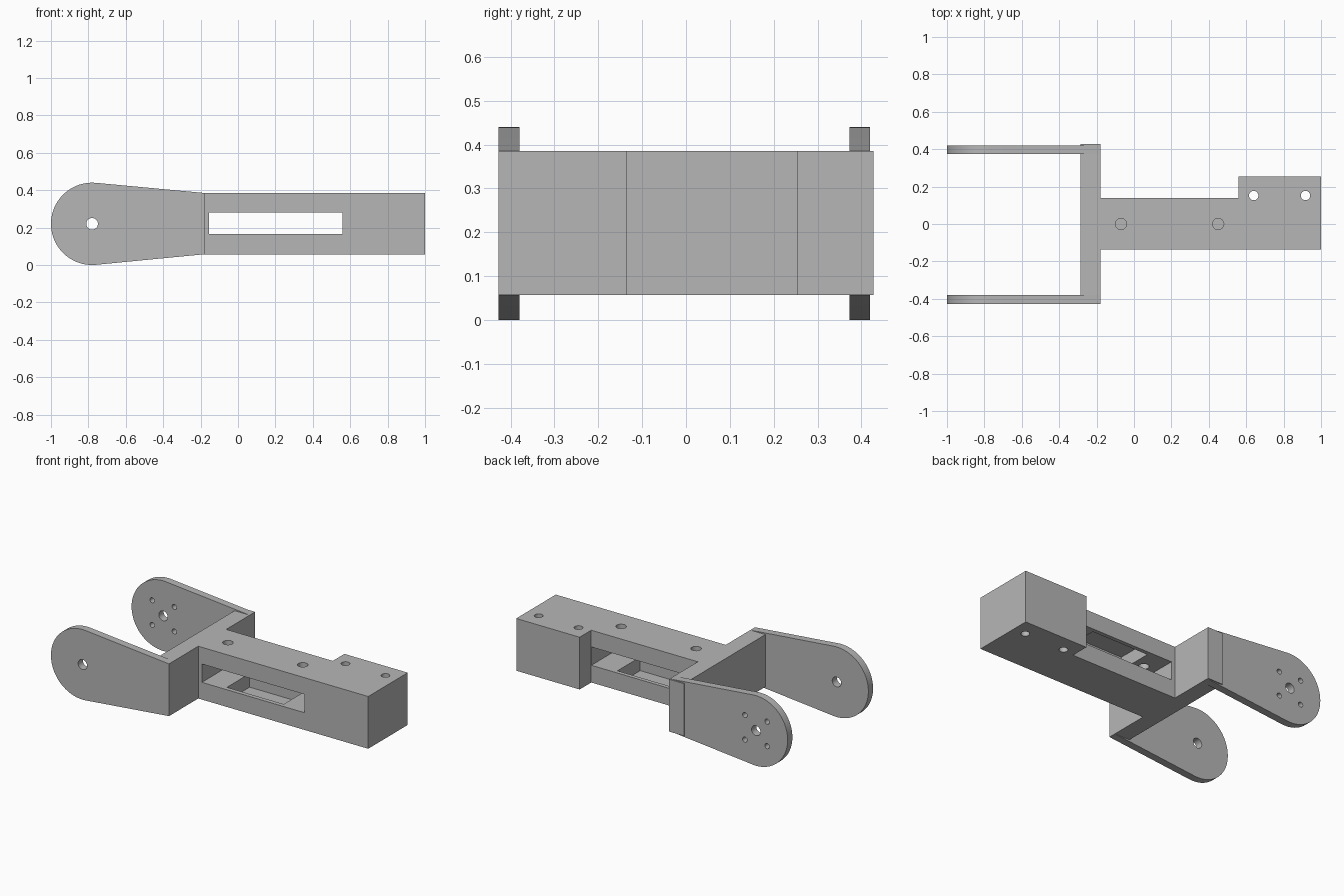
import bpy, bmesh, math
from mathutils import Matrix, Vector

cube = bpy.data.objects.get("Cube")
if cube:
    bpy.data.objects.remove(cube, do_unlink=True)

grey = bpy.data.materials.new("plain grey")
grey.use_nodes = True
colour = (0.47, 0.47, 0.47, 1)
grey.diffuse_color = colour
grey.node_tree.nodes["Principled BSDF"].inputs["Base Color"].default_value = colour

LOW, HIGH = 0.057, 0.385      # body height range
PIVOT_X, PIVOT_Z, ARM_R = -0.78, 0.22, 0.22


def finish(name, bm):
    bmesh.ops.recalc_face_normals(bm, faces=bm.faces)
    mesh = bpy.data.meshes.new(name)
    bm.to_mesh(mesh)
    bm.free()
    mesh.materials.append(grey)
    ob = bpy.data.objects.new(name, mesh)
    bpy.context.collection.objects.link(ob)
    return ob


def prism(name, points, offset):
    """Extrude a flat outline along an offset."""
    bm = bmesh.new()
    face = bm.faces.new([bm.verts.new(p) for p in points])
    new = bmesh.ops.extrude_face_region(bm, geom=[face])["geom"]
    bmesh.ops.translate(bm, vec=Vector(offset),
                        verts=[v for v in new if isinstance(v, bmesh.types.BMVert)])
    return finish(name, bm)


def box(name, x0, x1, y0, y1, z0, z1):
    outline = [(x0, y0, z0), (x1, y0, z0), (x1, y1, z0), (x0, y1, z0)]
    return prism(name, outline, (0, 0, z1 - z0))


def drill(name, centre, radius, length, axis):
    bm = bmesh.new()
    turn = Matrix.Rotation(math.pi / 2, 4, "X") if axis == "Y" else Matrix()
    bmesh.ops.create_cone(bm, cap_ends=True, segments=32, radius1=radius, radius2=radius,
                          depth=length, matrix=Matrix.Translation(centre) @ turn)
    return finish(name, bm)


def cut(ob, cutters):
    bpy.context.view_layer.objects.active = ob
    for cutter in cutters:
        cutter.hide_render = True
        mod = ob.modifiers.new("cut", "BOOLEAN")
        mod.operation = "DIFFERENCE"
        mod.solver = "EXACT"
        mod.object = cutter
        bpy.ops.object.modifier_apply(modifier=mod.name)
        bpy.data.objects.remove(cutter, do_unlink=True)


def smooth(ob):
    bpy.ops.object.select_all(action="DESELECT")
    ob.select_set(True)
    bpy.context.view_layer.objects.active = ob
    bpy.ops.object.shade_smooth_by_angle(angle=math.radians(30))


# Body: crossbar, beam and end block as one plan outline
plan = [(-0.285, -0.427), (-0.18, -0.427), (-0.18, -0.137), (1, -0.137), (1, 0.255),
        (0.56, 0.255), (0.56, 0.14), (-0.18, 0.14), (-0.18, 0.427), (-0.285, 0.427)]
body = prism("body", [(x, y, LOW) for x, y in plan], (0, 0, HIGH - LOW))

# Through slot, inner pocket, and screw holes
cutters = [box("slot_cutter", -0.155, 0.559, -0.2, 0.2, 0.165, 0.28),
           box("pocket_cutter", 0.0, 0.395, -0.11, 0.115, 0.08, 0.362)]
cutters += [drill("slot_screw_cutter", (x, 0, 0.33), 0.03, 0.2, "Z") for x in (-0.07, 0.45)]
cutters += [drill("block_screw_cutter", (x, 0.152, 0.22), 0.025, 0.6, "Z") for x in (0.64, 0.917)]
cut(body, cutters)
smooth(body)

# Arms: rounded ends tapering into the crossbar
tangent = math.radians(84.8)
arc = []
for i in range(41):
    a = tangent + (2 * math.pi - 2 * tangent) * i / 40
    arc.append((PIVOT_X + ARM_R * math.cos(a), PIVOT_Z + ARM_R * math.sin(a)))
side = arc + [(-0.181, LOW), (-0.181, HIGH)]

for name, y in (("front_arm", -0.427), ("rear_arm", 0.373)):
    arm = prism(name, [(x, y, z) for x, z in side], (0, 0.047, 0))
    holes = [drill("pivot_cutter", (PIVOT_X, y, PIVOT_Z), 0.031, 0.2, "Y")]
    # The rear arm carries four small screw holes around its pivot
    if name == "rear_arm":
        holes += [drill("screw_cutter", (PIVOT_X + dx, y, PIVOT_Z + dz), 0.016, 0.2, "Y")
                  for dx in (-0.077, 0.077) for dz in (-0.077, 0.077)]
    cut(arm, holes)
    smooth(arm)
